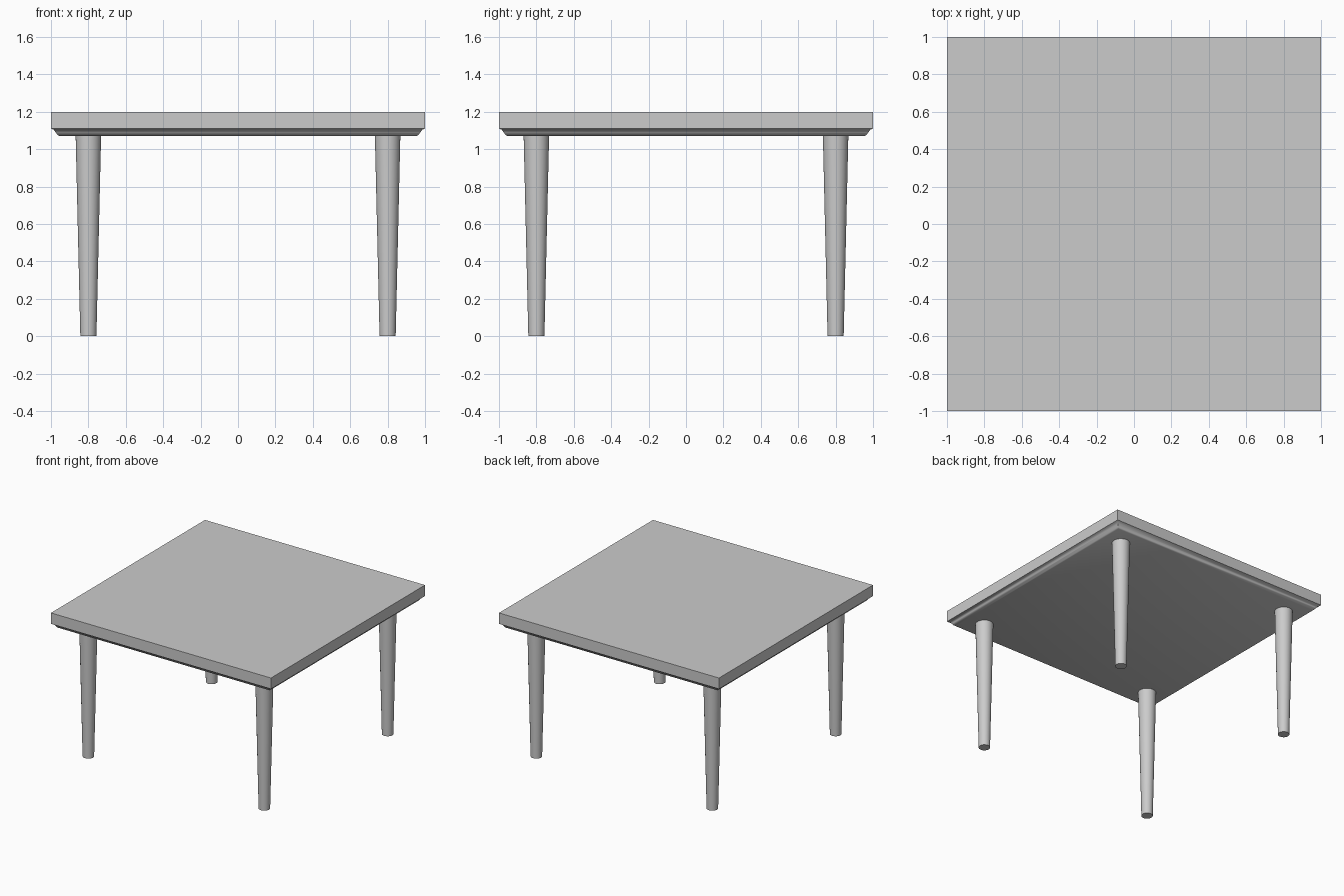
import bpy, bmesh, math

cube = bpy.data.objects.get("Cube")
if cube:
    bpy.data.objects.remove(cube, do_unlink=True)

grey = bpy.data.materials.new("light_grey")
grey.use_nodes = True
color = (0.6, 0.6, 0.6, 1)
grey.diffuse_color = color
grey.node_tree.nodes["Principled BSDF"].inputs["Base Color"].default_value = color


def loft(name, profile, sides, radius_scale, turn, location, smooth_angle):
    """Stack regular rings given as (radius, height) and cap both ends."""
    bm = bmesh.new()
    rings = []
    for radius, z in profile:
        r = radius * radius_scale
        angles = [turn + math.tau * i / sides for i in range(sides)]
        rings.append([bm.verts.new((r * math.cos(a), r * math.sin(a), z)) for a in angles])
    for low, high in zip(rings, rings[1:]):
        for i in range(sides):
            j = (i + 1) % sides
            bm.faces.new((low[i], low[j], high[j], high[i]))
    bm.faces.new(rings[0][::-1])
    bm.faces.new(rings[-1])
    mesh = bpy.data.meshes.new(name)
    bm.to_mesh(mesh)
    bm.free()
    mesh.materials.append(grey)
    obj = bpy.data.objects.new(name, mesh)
    bpy.context.collection.objects.link(obj)
    obj.location = location
    bpy.ops.object.select_all(action='DESELECT')
    obj.select_set(True)
    bpy.context.view_layer.objects.active = obj
    bpy.ops.object.shade_smooth_by_angle(angle=math.radians(smooth_angle))
    return obj


# Square top with an eased lower edge
top_profile = [(0.953, 1.07), (0.964, 1.075), (0.975, 1.09),
               (0.985, 1.104), (1.0, 1.11), (1.0, 1.2)]
loft("table_top", top_profile, 4, math.sqrt(2), math.pi / 4, (0, 0, 0), 35)

# Four round tapered legs
leg_profile = [(0.043, 0), (0.068, 1.07)]
for y, depth in ((-0.8, "front"), (0.8, "back")):
    for x, side in ((-0.8, "right"), (0.8, "left")):
        loft(f"{depth}_{side}_leg", leg_profile, 32, 1, 0, (x, y, 0), 30)
